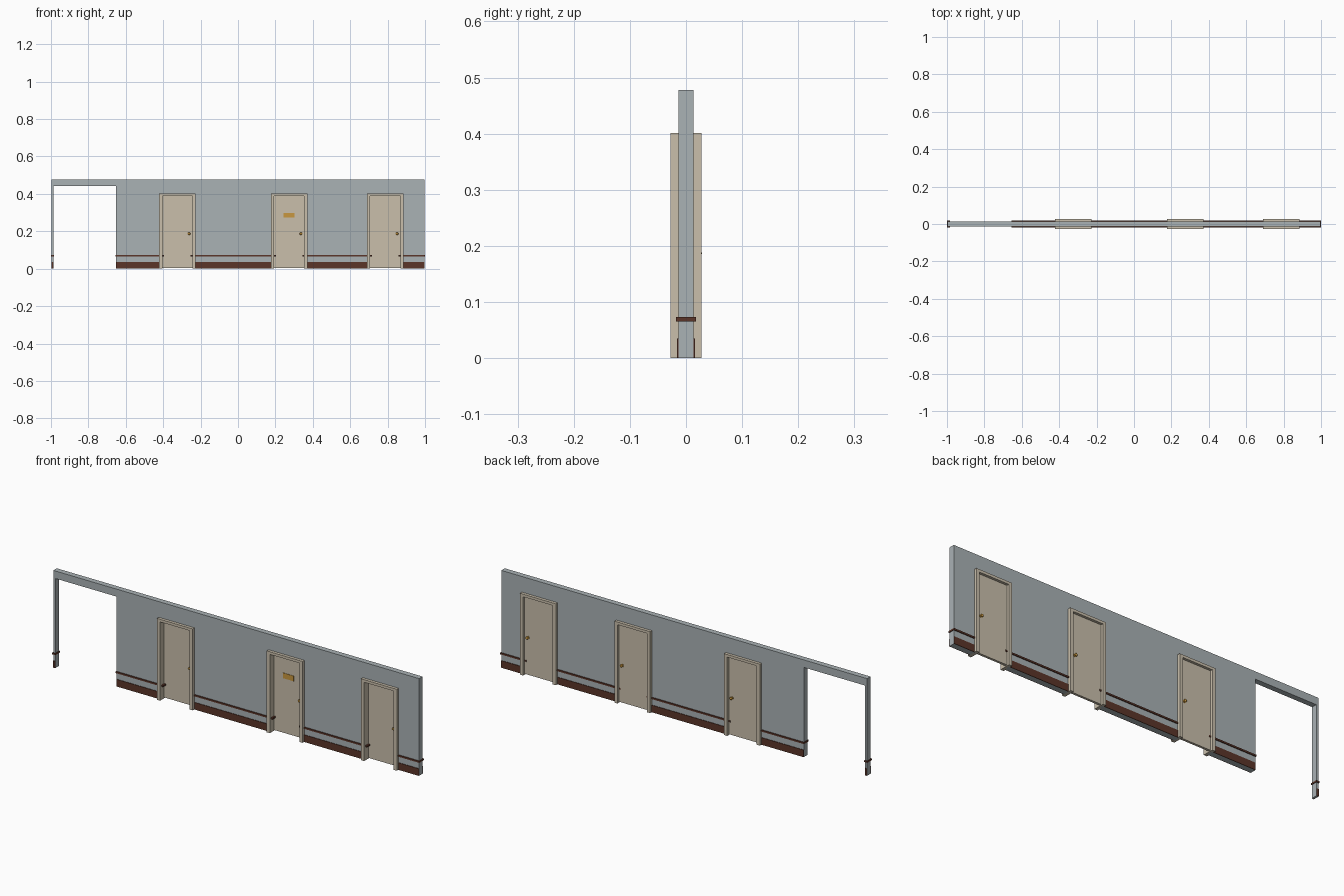
import bpy, bmesh, math
from mathutils import Matrix, Vector

if "Cube" in bpy.data.objects:
    bpy.data.objects.remove(bpy.data.objects["Cube"])


def mat(name, rgb):
    m = bpy.data.materials.new(name)
    m.diffuse_color = (*rgb, 1)
    m.use_nodes = True
    m.node_tree.nodes["Principled BSDF"].inputs["Base Color"].default_value = m.diffuse_color
    return m


WALL = mat("wall grey", (0.40, 0.445, 0.46))
CREAM = mat("door cream", (0.585, 0.52, 0.41))
BROWN = mat("trim brown", (0.105, 0.036, 0.022))
BRASS = mat("brass", (0.58, 0.31, 0.05))


def finish(name, bm, material):
    bmesh.ops.recalc_face_normals(bm, faces=bm.faces)
    me = bpy.data.meshes.new(name)
    bm.to_mesh(me)
    bm.free()
    me.materials.append(material)
    ob = bpy.data.objects.new(name, me)
    bpy.context.collection.objects.link(ob)
    return ob


def extrude_outline(name, pts, y0, y1, material):
    """Solid from an x-z outline, extruded from y0 to y1."""
    bm = bmesh.new()
    face = bm.faces.new([bm.verts.new((x, y0, z)) for x, z in pts])
    ext = bmesh.ops.extrude_face_region(bm, geom=[face])
    verts = [v for v in ext["geom"] if isinstance(v, bmesh.types.BMVert)]
    bmesh.ops.translate(bm, verts=verts, vec=(0, y1 - y0, 0))
    return finish(name, bm, material)


def box(name, x0, x1, y0, y1, z0, z1, material):
    return extrude_outline(name, [(x0, z0), (x1, z0), (x1, z1), (x0, z1)], y0, y1, material)


END, H, T = 0.997, 0.478, 0.0135          # wall half length, height, half thickness
POST, GAP, HEAD = -0.986, -0.652, 0.441   # open passage
DOORS = [-0.3245, 0.2735, 0.7875]         # door centres
FW, FH, FT, CASE = 0.0975, 0.401, 0.028, 0.017  # frame half width, height, half depth, casing

# Wall: one outline notched by the passage and the doorways
pts = [(-END, 0), (POST, 0), (POST, HEAD), (GAP, HEAD), (GAP, 0)]
for c in DOORS:
    w, h = FW - CASE / 2, FH - CASE / 2
    pts += [(c - w, 0), (c - w, h), (c + w, h), (c + w, 0)]
pts += [(END, 0), (END, H), (-END, H)]
extrude_outline("wall", pts, -T, T, WALL)

# Skirting plates and chair rail along each solid stretch of wall
edges = [GAP] + [v for c in DOORS for v in (c - FW, c + FW)] + [END]
stretches = [(-END, POST)] + list(zip(edges[::2], edges[1::2]))
for i, (a, b) in enumerate(stretches):
    for side, s in (("front", -1), ("back", 1)):
        box(f"skirting_{side}_{i}", a, b, s * T, s * (T + 0.0027), 0, 0.035, BROWN)
    # rail ends run slightly past the door casing, or wrap a free wall end
    ra = a - (0.003 if i < 2 else CASE + 0.009)
    rb = b + (0.003 if i in (0, len(stretches) - 1) else CASE + 0.009)
    box(f"chair_rail_{i}", ra, rb, -0.0178, 0.0178, 0.0655, 0.0735, BROWN)


def knob(name, x, z, y, s):
    """Rose, stem and round handle standing out along s*y."""
    bm = bmesh.new()
    for r, d0, d1 in ((0.0075, 0, 0.002), (0.003, 0, 0.007)):
        m = (Matrix.Translation((x, y + s * (d0 + d1) / 2, z))
             @ Matrix.Rotation(math.pi / 2, 4, 'X'))
        bmesh.ops.create_cone(bm, cap_ends=True, segments=16, radius1=r, radius2=r,
                              depth=d1 - d0, matrix=m)
    m = Matrix.Translation((x, y + s * 0.0085, z)) @ Matrix.Diagonal((1, 0.6, 1, 1))
    bmesh.ops.create_uvsphere(bm, u_segments=12, v_segments=8, radius=0.007, matrix=m)
    ob = finish(name, bm, BRASS)
    for p in ob.data.polygons:
        p.use_smooth = len(p.vertices) < 5 and p.area < 2e-5


# Doors: casing, leaf, knobs on both sides
D0, D1 = 0.004, 0.0155
for i, c in enumerate(DOORS):
    iw, ih = FW - CASE, FH - CASE + 0.004
    extrude_outline(f"door_frame_{i}", [
        (c - FW, 0), (c - iw, 0), (c - iw, ih), (c + iw, ih),
        (c + iw, 0), (c + FW, 0), (c + FW, FH), (c - FW, FH)], -FT, FT, CREAM)
    box(f"door_leaf_{i}", c - iw, c + iw, D0, D1, 0.004, ih, CREAM)
    knob(f"knob_front_{i}", c + 0.063, 0.187, D0, -1)
    knob(f"knob_back_{i}", c + 0.063, 0.187, D1, 1)

# Blank name plate on the middle door
box("door_plate", 0.243, 0.302, D0 - 0.002, D0, 0.273, 0.299, BRASS)
